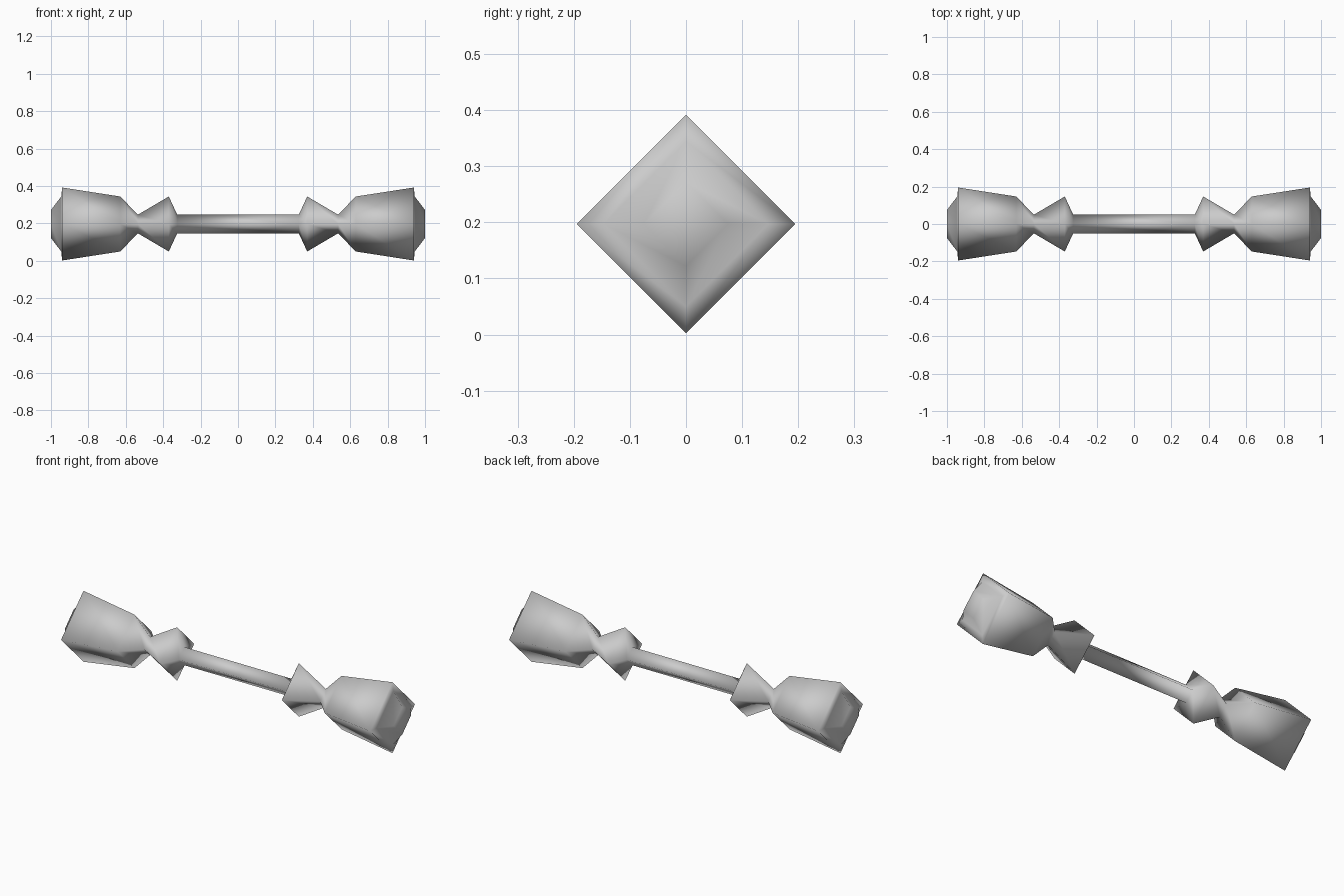
import bpy, bmesh, math

if "Cube" in bpy.data.objects:
    bpy.data.objects.remove(bpy.data.objects["Cube"])

CENTRE_Z = 0.197
SIDES = 4

# Half profile (x, radius) from the grip outwards to the end cap
half = [(0.325, 0.05), (0.37, 0.147), (0.535, 0.05), (0.63, 0.147),
        (0.94, 0.195), (0.945, 0.147), (1.0, 0.075)]
profile = [(-x, r) for x, r in reversed(half)] + half

grey = bpy.data.materials.new("grey")
grey.diffuse_color = (0.6, 0.6, 0.6, 1)
grey.use_nodes = True
grey.node_tree.nodes["Principled BSDF"].inputs["Base Color"].default_value = grey.diffuse_color

bm = bmesh.new()


def ring(x, r):
    """Diamond cross-section with corners on the y and z axes."""
    angles = [math.tau * i / SIDES for i in range(SIDES)]
    return [bm.verts.new((x, r * math.cos(a), CENTRE_Z + r * math.sin(a)))
            for a in angles]


# Grip, flared collars, necks and weighted ends as one continuous skin
rings = [ring(x, r) for x, r in profile]
for a, b in zip(rings, rings[1:]):
    for i in range(SIDES):
        j = (i + 1) % SIDES
        bm.faces.new((a[i], a[j], b[j], b[i]))

# End caps
bm.faces.new(rings[0])
bm.faces.new(rings[-1])
bmesh.ops.recalc_face_normals(bm, faces=bm.faces[:])
for f in bm.faces:
    f.smooth = True

mesh = bpy.data.meshes.new("double_ended_bar")
bm.to_mesh(mesh)
bm.free()
mesh.materials.append(grey)
bar = bpy.data.objects.new("double_ended_bar", mesh)
bpy.context.collection.objects.link(bar)
